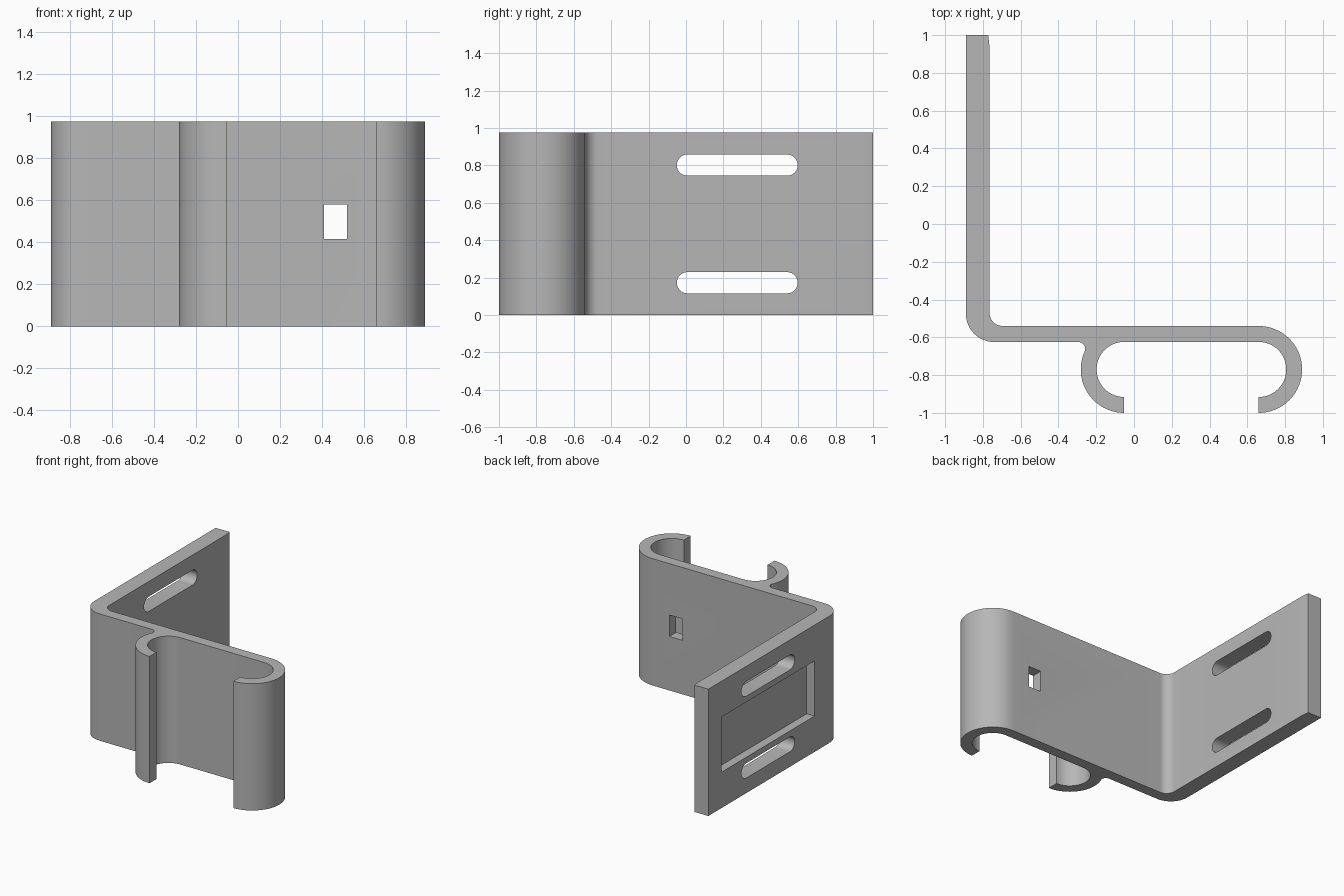
import bpy, bmesh
from math import sin, cos, radians
from mathutils import Vector

cube = bpy.data.objects.get("Cube")
if cube:
    bpy.data.objects.remove(cube, do_unlink=True)

HEIGHT = 0.975
MID = HEIGHT / 2

grey = bpy.data.materials.new("plain grey")
grey.use_nodes = True
grey.diffuse_color = (0.47, 0.47, 0.47, 1)
grey.node_tree.nodes["Principled BSDF"].inputs["Base Color"].default_value = grey.diffuse_color


def arc(cx, cy, r, start, end, steps):
    angles = [radians(start + (end - start) * i / steps) for i in range(steps + 1)]
    return [(cx + r * cos(a), cy + r * sin(a)) for a in angles]


def extrude(name, points, direction):
    """Solid made by sweeping a closed outline along a direction."""
    bm = bmesh.new()
    face = bm.faces.new([bm.verts.new(p) for p in points])
    swept = bmesh.ops.extrude_face_region(bm, geom=[face])["geom"]
    verts = [g for g in swept if isinstance(g, bmesh.types.BMVert)]
    bmesh.ops.translate(bm, verts=verts, vec=Vector(direction))
    bmesh.ops.recalc_face_normals(bm, faces=bm.faces)
    mesh = bpy.data.meshes.new(name)
    bm.to_mesh(mesh)
    bm.free()
    mesh.materials.append(grey)
    obj = bpy.data.objects.new(name, mesh)
    bpy.context.collection.objects.link(obj)
    return obj


def box_cutter(name, low, high):
    (x0, y0, z0), (x1, y1, z1) = low, high
    outline = [(x0, y0, z0), (x1, y0, z0), (x1, y1, z0), (x0, y1, z0)]
    return extrude(name, outline, (0, 0, z1 - z0))


# Bracket outline: side flange, rounded corner, back plate and two curled hooks
HOOK_Y, OUTER, INNER = -0.77, 0.23, 0.146
LEFT_X, RIGHT_X = -0.052, 0.66
profile = [(-0.89, 1)]
profile += arc(-0.74, -0.475, 0.15, 180, 270, 14)          # outer corner
profile += arc(-0.295, -0.662, 0.037, 90, -20, 8)          # fillet at hook root
profile += arc(LEFT_X, HOOK_Y, OUTER, 155, 270, 20)        # small hook outside
profile += arc(LEFT_X, HOOK_Y, INNER, 270, 90, 28)         # small hook inside
profile += arc(RIGHT_X, HOOK_Y, INNER, 90, -90, 28)        # large hook inside
profile += arc(RIGHT_X, HOOK_Y, OUTER, -90, 90, 32)        # large hook outside
profile += arc(-0.695, -0.47, 0.07, 270, 180, 10)          # inner corner
profile += [(-0.765, 0.94), (-0.772, 1)]
bracket = extrude("bracket", [(x, y, 0) for x, y in profile], (0, 0, HEIGHT))

# Two long slots in the flange, a square hole in the plate, a shallow outer recess
cutters = []
for label, z in (("lower", 0.173), ("upper", HEIGHT - 0.173)):
    stadium = arc(0.54, z, 0.057, -90, 90, 14) + arc(0.008, z, 0.057, 90, 270, 14)
    cutters.append(extrude(label + "_slot_cutter", [(-1, y, h) for y, h in stadium], (0.4, 0, 0)))
cutters.append(box_cutter("square_hole_cutter", (0.41, -0.7, 0.415), (0.52, -0.45, 0.58)))
cutters.append(box_cutter("recess_cutter", (-1, -0.29, MID - 0.212), (-0.823, 0.84, MID + 0.212)))

bpy.context.view_layer.objects.active = bracket
for cutter in cutters:
    cutter.hide_render = True
    mod = bracket.modifiers.new(cutter.name, "BOOLEAN")
    mod.operation = "DIFFERENCE"
    mod.solver = "EXACT"
    mod.object = cutter
    bpy.ops.object.modifier_apply(modifier=mod.name)
    bpy.data.objects.remove(cutter, do_unlink=True)

# Smooth curls with sharp rims
bpy.ops.object.select_all(action="DESELECT")
bracket.select_set(True)
bpy.ops.object.shade_smooth_by_angle(angle=radians(30))
